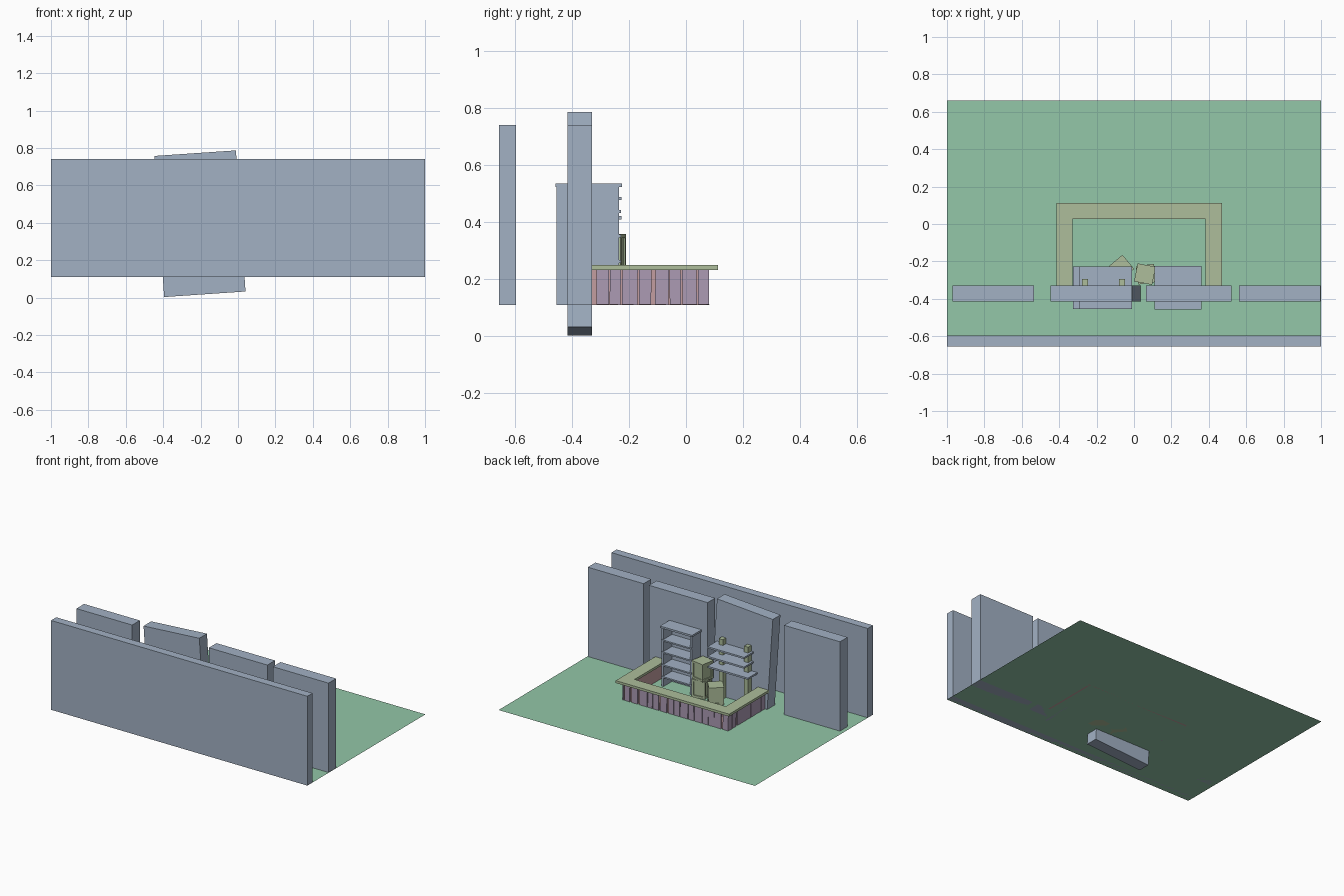
import bpy, bmesh, math, random
from mathutils import Matrix, Vector

if "Cube" in bpy.data.objects:
    bpy.data.objects.remove(bpy.data.objects["Cube"])

random.seed(4)
FLOOR = 0.11


def material(name, rgb):
    m = bpy.data.materials.new(name)
    lin = [((c / 255 + 0.055) / 1.055) ** 2.4 for c in rgb]
    m.diffuse_color = (*lin, 1)
    m.use_nodes = True
    m.node_tree.nodes["Principled BSDF"].inputs["Base Color"].default_value = m.diffuse_color
    return m


GREY = material("blue grey", (162, 177, 196))
GREEN = material("floor green", (147, 199, 168))
WOOD = material("olive wood", (173, 190, 155))
MAUVE = material("mauve plank", (172, 155, 180))
PINK = material("pink lining", (196, 158, 160))


def finish(name, bm, mat):
    me = bpy.data.meshes.new(name)
    bm.to_mesh(me)
    bm.free()
    me.materials.append(mat)
    ob = bpy.data.objects.new(name, me)
    bpy.context.collection.objects.link(ob)
    return ob


def add_box(bm, x0, x1, y0, y1, z0, z1, m=Matrix()):
    c = Vector(((x0 + x1) / 2, (y0 + y1) / 2, (z0 + z1) / 2))
    mat = m @ Matrix.Translation(c) @ Matrix.Diagonal((x1 - x0, y1 - y0, z1 - z0, 1))
    bmesh.ops.create_cube(bm, size=1, matrix=mat)


def box(name, mat, *dims):
    bm = bmesh.new()
    add_box(bm, *dims)
    return finish(name, bm, mat)


# floor sheet
bm = bmesh.new()
bm.faces.new([bm.verts.new((x, y, FLOOR)) for x, y in
              ((-1, -0.655), (1, -0.655), (1, 0.66), (-1, 0.66))])
finish("floor", bm, GREEN)

# front wall and the row of panels behind it
box("front_wall", GREY, -1, 1, -0.655, -0.597, FLOOR, 0.74)
for i, (a, b) in enumerate(((-0.97, -0.535), (0.063, 0.52), (0.562, 0.997))):
    box(f"wall_panel_{i}", GREY, a, b, -0.415, -0.33, FLOOR, 0.74)
tilt = Matrix.Translation((-0.203, 0, 0.395)) @ Matrix.Rotation(math.radians(-3.9), 4, 'Y')
box("leaning_wall_panel", GREY, -0.218, 0.218, -0.415, -0.33, -0.378, 0.378, tilt)

# U-shaped counter top
bm = bmesh.new()
pts = [(-0.415, -0.33), (-0.33, -0.33), (-0.33, 0.028), (0.382, 0.028),
       (0.382, -0.33), (0.47, -0.33), (0.47, 0.112), (-0.415, 0.112)]
f = bm.faces.new([bm.verts.new((x, y, 0.233)) for x, y in pts])
r = bmesh.ops.extrude_face_region(bm, geom=[f])
bmesh.ops.translate(bm, vec=(0, 0, 0.017), verts=[v for v in r["geom"] if isinstance(v, bmesh.types.BMVert)])
bmesh.ops.recalc_face_normals(bm, faces=bm.faces)
finish("counter_top", bm, WOOD)

# lining boards behind the planks
bm = bmesh.new()
XL, XR, YB = -0.385, 0.44, 0.08
add_box(bm, XL + 0.008, XL + 0.02, -0.33, YB - 0.008, FLOOR, 0.234)
add_box(bm, XR - 0.02, XR - 0.008, -0.33, YB - 0.008, FLOOR, 0.234)
add_box(bm, XL + 0.008, XR - 0.008, YB - 0.02, YB - 0.008, FLOOR, 0.234)
finish("counter_lining", bm, PINK)


# uneven planks along each counter side (local x along run, y outward)
def plank_run(name, origin, angle, length):
    bm = bmesh.new()
    base = Matrix.Translation(origin) @ Matrix.Rotation(angle, 4, 'Z')
    s = 0.0
    while s < length - 0.015:
        w = min(random.uniform(0.035, 0.065), length - s)
        lean = Matrix.Rotation(math.radians(random.uniform(-1.5, 1.5)), 4, 'Y')
        m = base @ Matrix.Translation((s + w / 2, 0, 0.172)) @ lean
        add_box(bm, -w / 2, w / 2, -0.008, 0, -0.0615, 0.0615, m)
        s += w + random.choice((0.003, 0.003, 0.005, 0.014))
    finish(name, bm, MAUVE)


plank_run("back_planks", (XL, YB, 0), 0, XR - XL)
plank_run("right_planks", (XR, YB, 0), -math.pi / 2, 0.41)
plank_run("left_planks", (XL, -0.33, 0), math.pi / 2, 0.41)

# bookcase
bm = bmesh.new()
add_box(bm, 0.118, 0.133, -0.455, -0.235, FLOOR, 0.525)
add_box(bm, 0.340, 0.355, -0.455, -0.235, FLOOR, 0.525)
add_box(bm, 0.11, 0.36, -0.458, -0.225, 0.523, 0.536)
for z in (0.437, 0.352, 0.262, 0.178):
    add_box(bm, 0.118, 0.355, -0.455, -0.228, z - 0.005, z + 0.005)
finish("bookcase", bm, GREY)

# post shelf: two wooden posts carrying three boards
for side, x in (("left", -0.263), ("right", -0.065)):
    box(f"shelf_post_{side}", WOOD, x - 0.016, x + 0.016, -0.332, -0.295, FLOOR, 0.53)
for i, (x0, z) in enumerate(((-0.295, 0.483), (-0.295, 0.415), (-0.325, 0.345))):
    box(f"shelf_board_{i}", GREY, x0, -0.01, -0.455, -0.226, z - 0.006, z + 0.006)


# crates: recessed core with a frame of battens
def crate(name, x, y, z, deg, s=0.098, h=0.124):
    bm = bmesh.new()
    m = Matrix.Translation((x, y, z)) @ Matrix.Rotation(math.radians(deg), 4, 'Z')
    a, t = s / 2, 0.014
    add_box(bm, -a + 0.006, a - 0.006, -a + 0.006, a - 0.006, 0.003, h - 0.003, m)
    for z0, z1 in ((0, t), (h - t, h)):
        add_box(bm, -a, a, -a, a, z0, z1, m)
    for sx in (-1, 1):
        for sy in (-1, 1):
            cx, cy = sx * (a - t / 2), sy * (a - t / 2)
            add_box(bm, cx - t / 2, cx + t / 2, cy - t / 2, cy + t / 2, t, h - t, m)
    finish(name, bm, WOOD)


crate("lower_crate", 0.065, -0.268, FLOOR, 8)
crate("upper_crate", 0.058, -0.268, FLOOR + 0.124, -11)
crate("side_crate", -0.068, -0.234, FLOOR, 40)
